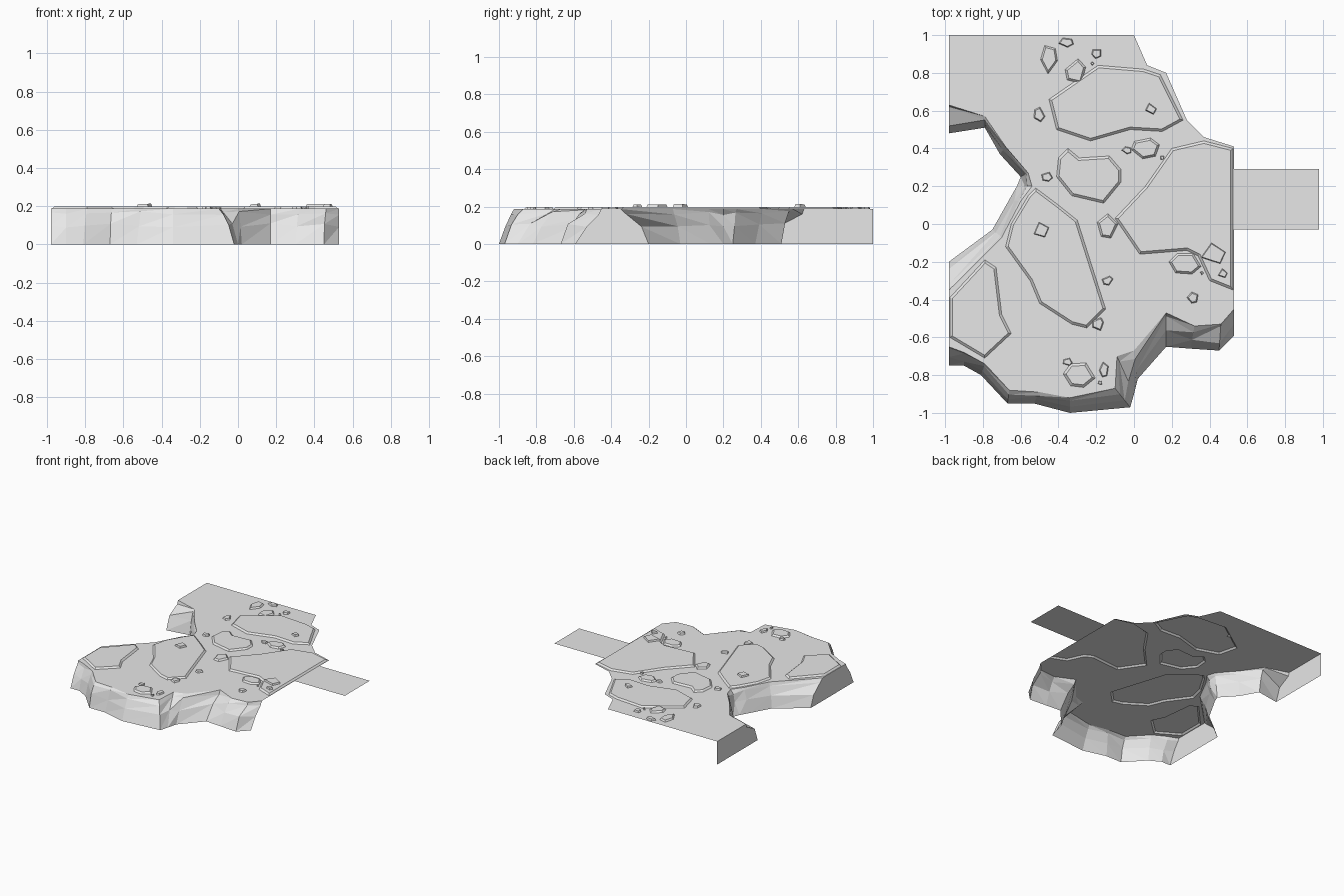
import bpy
import math
import random
from mathutils import Vector
from mathutils.geometry import tessellate_polygon

random.seed(4)
GROUND, SLAB = 0.187, 0.199

cube = bpy.data.objects.get("Cube")
if cube:
    bpy.data.objects.remove(cube, do_unlink=True)

stone_grey = bpy.data.materials.new("stone_grey")
stone_grey.use_nodes = True
colour = (0.8, 0.8, 0.8, 1)
stone_grey.diffuse_color = colour
stone_grey.node_tree.nodes["Principled BSDF"].inputs["Base Color"].default_value = colour


def build(name, verts, faces):
    """Make a flat-shaded mesh object."""
    mesh = bpy.data.meshes.new(name)
    mesh.from_pydata([tuple(v) for v in verts], [], faces)
    mesh.materials.append(stone_grey)
    mesh.update()
    obj = bpy.data.objects.new(name, mesh)
    bpy.context.collection.objects.link(obj)
    return obj


def area(points):
    return sum(a[0] * b[1] - b[0] * a[1] for a, b in zip(points, points[1:] + points[:1])) / 2


def counterclockwise(points):
    return points if area(points) > 0 else points[::-1]


def inset(points, amount):
    """Move every side of a counterclockwise outline inwards."""
    result = []
    for i, p in enumerate(points):
        here = Vector(p)
        before = (here - Vector(points[i - 1])).normalized()
        after = (Vector(points[(i + 1) % len(points)]) - here).normalized()
        n1, n2 = Vector((-before.y, before.x)), Vector((-after.y, after.x))
        result.append(here + (n1 + n2) * amount / max(0.4, 1 + n1.dot(n2)))
    return result


def plateau(name, outline, bottom, top, bevel, tilt=0):
    """Raised flat stone with sloping sides and an open underside."""
    outer = counterclockwise(outline)
    inner = inset(outer, bevel)
    n = len(outer)
    mid_x = sum(p[0] for p in outer) / n
    verts = [(p[0], p[1], bottom) for p in outer]
    verts += [(p[0], p[1], top + tilt * (p[0] - mid_x)) for p in inner]
    faces = [(i, (i + 1) % n, n + (i + 1) % n, n + i) for i in range(n)]
    faces.append(tuple(range(n, n * 2)))
    return build(name, verts, faces)


# Cliff: rim point and foot point, from the front right round to the back left
cliff = [
    ((.53, -.45), (.53, -.59)), ((.46, -.53), (.45, -.67)),
    ((.32, -.54), (.3, -.66)), ((.17, -.47), (.17, -.65)),
    ((0, -.67), (.02, -.82)), ((-.09, -.7), (0, -.9)),
    ((-.1, -.87), (-.02, -.97)), ((-.34, -.92), (-.34, -1)),
    ((-.5, -.89), (-.53, -.95)), ((-.66, -.88), (-.67, -.95)),
    ((-.79, -.74), (-.81, -.8)), ((-.9, -.68), (-.9, -.75)),
    ((-.98, -.65), (-.98, -.75)), ((-.98, -.35), (-.98, -.2)),
    ((-.7, -.07), (-.75, -.03)), ((-.6, .12), (-.66, .13)),
    ((-.54, .2), (-.62, .2)), ((-.56, .27), (-.6, .25)),
    ((-.68, .41), (-.71, .37)), ((-.79, .57), (-.79, .51)),
    ((-.98, .63), (-.98, .48)), ((-.98, 1), (-.98, 1)),
]
levels = [(GROUND, 0), (.165, .2), (.1, .6), (0, 1)]
verts, faces = [], []
for rim, foot in cliff:
    for z, t in levels:
        if 0 < t < 1:
            t += random.uniform(-.15, .15)
            z += random.uniform(-.012, .012)
        x, y = Vector(rim).lerp(Vector(foot), t)
        verts.append((x, y, z))
rows = len(levels)
for i in range(len(cliff) - 1):
    for j in range(rows - 1):
        a, b = i * rows + j, (i + 1) * rows + j
        faces += [(a, b, b + 1), (a, b + 1, a + 1)]
build("cliff_wall", verts, faces)

# Large slabs set in the ground
slabs = {
    "back_slab": [(-.19, .84), (.05, .82), (.14, .79), (.26, .55), (.15, .49),
                  (-.02, .5), (-.23, .44), (-.41, .5), (-.45, .66)],
    "middle_slab": [(-.35, .4), (-.29, .35), (-.13, .36), (-.07, .29), (-.07, .22),
                    (-.16, .11), (-.33, .15), (-.41, .25), (-.4, .35)],
    "east_slab": [(.37, .44), (.525, .4), (.525, -.35), (.4, -.3), (.34, -.17),
                  (.28, -.14), (.03, -.16), (-.1, .03), (.06, .2), (.2, .4)],
    "centre_slab": [(-.52, .19), (-.4, .1), (-.3, .02), (-.23, -.2), (-.15, -.45),
                    (-.25, -.55), (-.33, -.53), (-.5, -.42), (-.55, -.3),
                    (-.68, -.12), (-.65, 0), (-.56, .15)],
    "west_slab": [(-.975, -.39), (-.79, -.19), (-.73, -.23), (-.7, -.48),
                  (-.65, -.58), (-.79, -.71), (-.975, -.6)],
}
for name, outline in slabs.items():
    plateau(name, outline, GROUND, SLAB, .013)

# Ground sheet with openings under the slabs, and a path running out to the side
back_edge = [(0, 1), (.07, .84), (.17, .8), (.28, .55), (.37, .46), (.53, .41),
             (.53, .29), (.53, -.03)]
outline = counterclockwise([rim for rim, foot in cliff] + back_edge)
loops = [outline] + [counterclockwise(s)[::-1] for s in slabs.values()]
loops = [[Vector((p[0], p[1], GROUND)) for p in loop] for loop in loops]
points = [p for loop in loops for p in loop]
triangles = []
for tri in tessellate_polygon(loops):
    flat = [tuple(points[i][:2]) for i in tri]
    triangles.append(tuple(tri) if area(flat) > 0 else tuple(tri[::-1]))
build("ground", points, triangles)
path = [(.53, -.03), (.98, -.03), (.98, .29), (.53, .29)]
build("side_path", [(x, y, GROUND) for x, y in path], [(0, 1, 2, 3)])


def pebble(centre_x, centre_y, width, depth, sides, turn):
    """Irregular outline filling the given width and depth."""
    ring = []
    for k in range(sides):
        a = turn + math.tau * (k + random.uniform(-.2, .2)) / sides
        ring.append((math.cos(a), math.sin(a)))
    xs, ys = zip(*ring)
    fit = lambda v, vs: (v - min(vs)) / (max(vs) - min(vs)) - .5
    return [(centre_x + width * fit(x, xs), centre_y + depth * fit(y, ys)) for x, y in ring]


# Small paving stones between the slabs: x, y, width, depth
stones = [
    (-.45, .87, .09, .15), (-.36, .96, .08, .05), (-.2, .9, .05, .05),
    (-.22, .85, .02, .02), (-.31, .81, .11, .13), (-.5, .58, .06, .08),
    (-.46, .25, .06, .05), (-.04, .39, .05, .04), (.06, .4, .15, .11),
    (.15, .35, .02, .02), (-.14, -.01, .11, .13), (.27, -.21, .17, .11),
    (.36, -.26, .02, .02), (-.14, -.3, .06, .05), (.31, -.39, .06, .06),
    (-.19, -.53, .06, .07), (-.35, -.73, .05, .04), (-.29, -.8, .17, .13),
    (-.16, -.77, .05, .08), (-.18, -.84, .02, .02),
]
for x, y, width, depth in stones:
    sides = 4 if width < .03 else 5 if width < .15 else 6
    ring = pebble(x, y, width, depth, sides, random.uniform(0, 3))
    plateau("paving_stone", ring, GROUND, SLAB, min(width, depth) * .1)

# Loose chips lying on the slabs
chips = [(.09, .61, .06, .06, .1), (.42, -.155, .13, .11, 0),
         (.47, -.26, .05, .05, 0), (-.49, -.03, .08, .08, .05)]
for x, y, width, depth, tilt in chips:
    ring = pebble(x, y, width, depth, 4, .3)
    plateau("loose_chip", ring, SLAB, SLAB + .013, .004, tilt)
